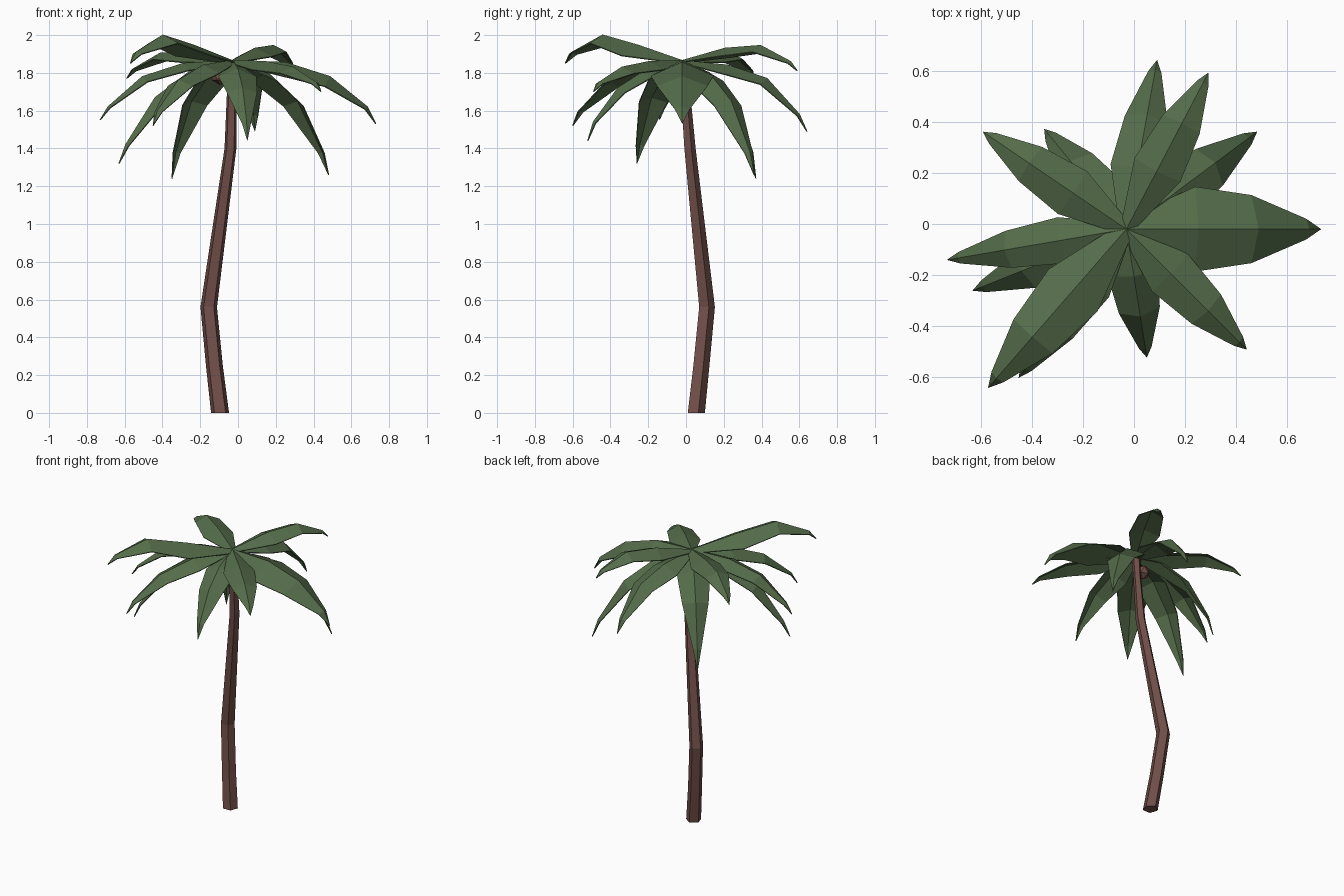
import bpy, bmesh
from mathutils import Vector

if "Cube" in bpy.data.objects:
    bpy.data.objects.remove(bpy.data.objects["Cube"])

def material(name, rgb):
    m = bpy.data.materials.new(name)
    m.diffuse_color = (*rgb, 1)
    m.use_nodes = True
    m.node_tree.nodes["Principled BSDF"].inputs["Base Color"].default_value = m.diffuse_color
    return m

BARK = material("bark brown", (0.165, 0.078, 0.066))
LEAF = material("leaf green", (0.090, 0.150, 0.068))

def finish(bm, name, mat):
    mesh = bpy.data.meshes.new(name)
    bmesh.ops.recalc_face_normals(bm, faces=bm.faces)
    bm.to_mesh(mesh)
    bm.free()
    mesh.materials.append(mat)
    ob = bpy.data.objects.new(name, mesh)
    bpy.context.collection.objects.link(ob)
    return ob

# Bent five-sided trunk: rings along a path (x, y, z, radius)
path = [(-.095, .05, 0, .05), (-.125, .077, .25, .047), (-.155, .107, .56, .046),
        (-.04, .018, 1.4, .033), (-.032, -.008, 1.74, .026), (-.03, -.015, 1.85, .03)]
bm = bmesh.new()
rings = []
for x, y, z, r in path:
    ring = bmesh.ops.create_circle(bm, segments=5, radius=r)["verts"]
    bmesh.ops.translate(bm, verts=ring, vec=(x, y, z))
    rings.append(ring)
for a, b in zip(rings, rings[1:]):
    for i in range(5):
        j = (i + 1) % 5
        bm.faces.new((a[i], a[j], b[j], b[i]))
bm.faces.new(rings[0])
bm.faces.new(rings[-1])
finish(bm, "trunk", BARK)

# Small nut under the crown
bm = bmesh.new()
bmesh.ops.create_icosphere(bm, subdivisions=1, radius=.05)
bmesh.ops.translate(bm, verts=bm.verts, vec=(-.095, -.03, 1.785))
finish(bm, "nut", BARK)

# Fronds: roof-shaped leaves from the crown to a tip
BASE = Vector((-.03, -.02, 1.865))
STATIONS = (0, .37, .68, .94, 1)
WIDTHS = (.25, 1, .8, .24, 0)

def frond(name, tip_xy, heights, half):
    tip = Vector((*tip_xy, 0))
    spine = []
    for t, z in zip(STATIONS, (BASE.z, *heights)):
        p = BASE.lerp(tip, t)
        p.z = z
        spine.append(p)
    out = (spine[-1] - spine[0])
    side = Vector((-out.y, out.x, 0)).normalized()
    bm = bmesh.new()
    rows = []
    for i, p in enumerate(spine[:-1]):
        tangent = (spine[i + 1] - spine[max(i - 1, 0)]).normalized()
        up = tangent.cross(side)
        w = half * WIDTHS[i]
        rows.append([bm.verts.new(p + side * w * s - up * w * .45 * abs(s)) for s in (1, 0, -1)])
    for a, b in zip(rows, rows[1:]):
        for k in (0, 1):
            bm.faces.new((a[k], a[k + 1], b[k + 1], b[k]))
    end = bm.verts.new(spine[-1])
    for k in (0, 1):
        bm.faces.new((rows[-1][k], rows[-1][k + 1], end))
    ob = finish(bm, name, LEAF)
    mod = ob.modifiers.new("thickness", "SOLIDIFY")
    mod.thickness = .006
    mod.offset = 0

# tip position, spine heights at the stations, half width
fronds = [
    ((.73, -.02), (1.855, 1.78, 1.62, 1.53), .165),
    ((.48, .36), (1.80, 1.65, 1.38, 1.26), .11),
    ((.29, .59), (1.93, 1.945, 1.86, 1.81), .10),
    ((.09, .64), (1.84, 1.77, 1.58, 1.49), .105),
    ((-.35, .37), (1.80, 1.65, 1.38, 1.24), .105),
    ((-.59, .36), (1.90, 1.905, 1.82, 1.77), .10),
    ((-.73, -.14), (1.85, 1.78, 1.62, 1.55), .09),
    ((-.63, -.26), (1.81, 1.67, 1.42, 1.32), .10),
    ((-.57, -.64), (1.945, 2.0, 1.91, 1.85), .125),
    ((-.45, -.60), (1.84, 1.76, 1.60, 1.52), .10),
    ((.05, -.52), (1.82, 1.72, 1.54, 1.44), .10),
    ((.44, -.49), (1.86, 1.83, 1.75, 1.70), .10),
]
for n, args in enumerate(fronds, 1):
    frond(f"frond_{n}", *args)
